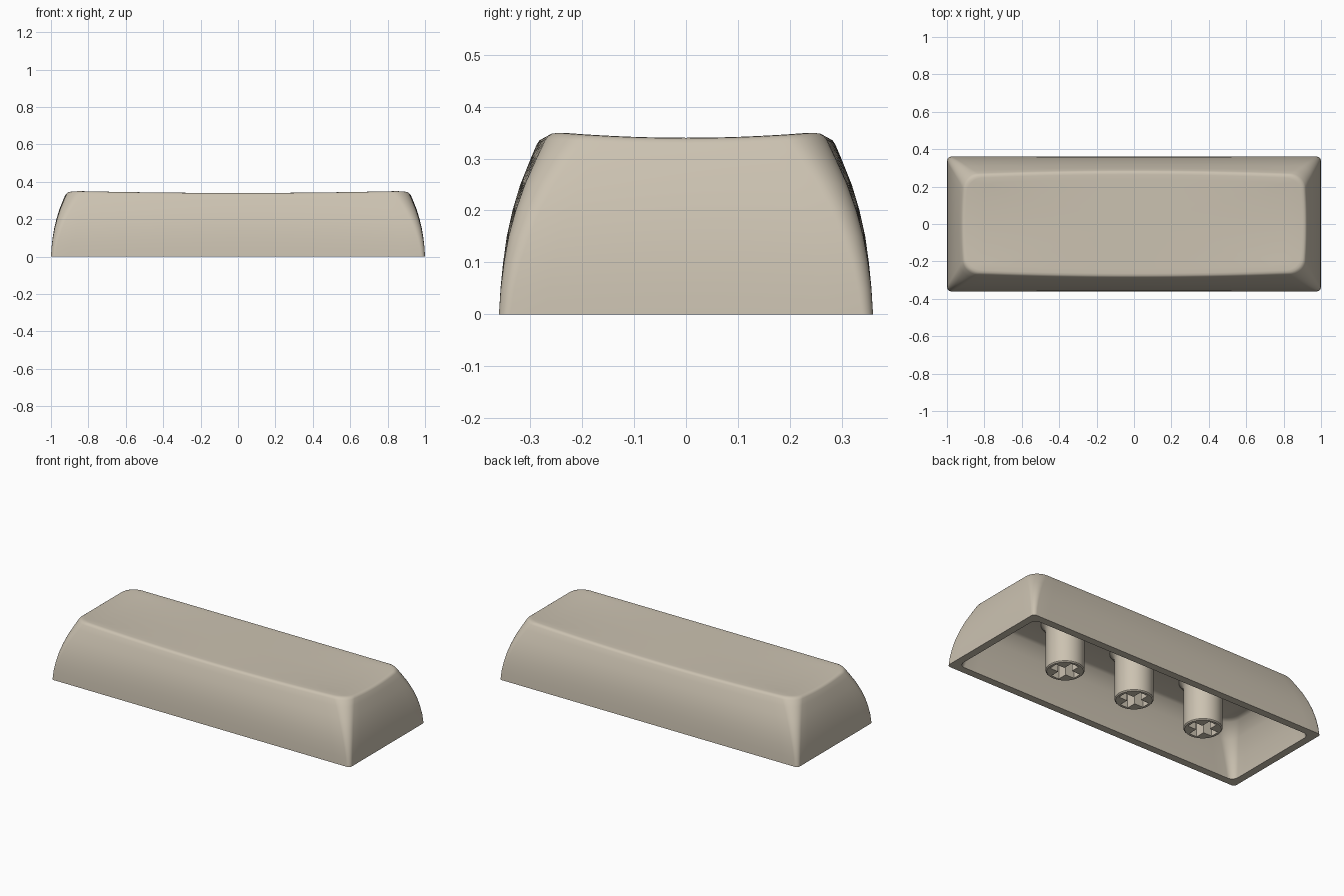
import bpy, bmesh, math
from mathutils import Matrix, Vector

if "Cube" in bpy.data.objects:
    bpy.data.objects.remove(bpy.data.objects["Cube"])

beige = bpy.data.materials.new("warm beige plastic")
beige.use_nodes = True
colour = (0.60, 0.54, 0.44, 1)
beige.diffuse_color = colour
beige.node_tree.nodes["Principled BSDF"].inputs["Base Color"].default_value = colour

TOP = 0.34


def make_object(name, bm, angle=35):
    bmesh.ops.recalc_face_normals(bm, faces=bm.faces)
    mesh = bpy.data.meshes.new(name)
    bm.to_mesh(mesh)
    bm.free()
    obj = bpy.data.objects.new(name, mesh)
    bpy.context.collection.objects.link(obj)
    mesh.materials.append(beige)
    smooth(obj, angle)
    return obj


def smooth(obj, angle):
    bpy.ops.object.select_all(action="DESELECT")
    obj.select_set(True)
    bpy.context.view_layer.objects.active = obj
    bpy.ops.object.shade_smooth_by_angle(angle=math.radians(angle))


def outline(a, b, r, bow, arc=10, long_side=24, short_side=10):
    """Rounded rectangle with softly bowed sides."""
    corners = [(1, 1), (-1, 1), (-1, -1), (1, -1)]
    pts = []
    for i, (sx, sy) in enumerate(corners):
        centre = Vector((sx * (a - r), sy * (b - r)))
        for k in range(arc + 1):
            t = math.pi / 2 * (i + k / arc)
            pts.append(centre + r * Vector((math.cos(t), math.sin(t))))
        nx, ny = corners[(i + 1) % 4]
        t = math.pi / 2 * (i + 1)
        end = Vector((nx * (a - r), ny * (b - r))) + r * Vector((math.cos(t), math.sin(t)))
        start = pts[-1]
        count = short_side if i % 2 else long_side
        pts += [start.lerp(end, k / count) for k in range(1, count)]
    return [Vector((p.x - math.copysign(0.7 * bow, p.x) * abs(p.x / a) * (p.y / b) ** 2,
                    p.y - math.copysign(bow, p.y) * abs(p.y / b) * (p.x / a) ** 2)) for p in pts]


def dish(x, y):
    """Extra height of the raised top corners."""
    return 0.01 * min(1, (x / 0.86) ** 2) * min(1, (y / 0.24) ** 2)


def add_ring(bm, pts, level):
    blend = (level / TOP) ** 4
    return [bm.verts.new((p.x, p.y, level + dish(p.x, p.y) * blend)) for p in pts]


def bridge(bm, lower, upper):
    n = len(lower)
    for i in range(n):
        j = (i + 1) % n
        bm.faces.new((lower[i], lower[j], upper[j], upper[i]))


# Hollow shell: ceiling, inner wall, rim, bulging outer wall, dished top
bm = bmesh.new()
inner = [(0.28, 0.84, 0.215, 0.07), (0.27, 0.865, 0.238, 0.08), (0.2, 0.905, 0.278, 0.07),
         (0.1, 0.94, 0.305, 0.055), (0, 0.955, 0.315, 0.04)]
outer = [(0, 1.0, 0.36, 0.022), (0.05, 0.997, 0.357, 0.026), (0.1, 0.991, 0.352, 0.032),
         (0.15, 0.983, 0.345, 0.04), (0.2, 0.971, 0.334, 0.048), (0.25, 0.956, 0.319, 0.058),
         (0.3, 0.936, 0.299, 0.07), (0.328, 0.924, 0.287, 0.078), (0.335, 0.919, 0.282, 0.08),
         (0.339, 0.911, 0.275, 0.079)]
rings = []
for z, a, b, r in inner:
    rings.append(add_ring(bm, outline(a, b, r, 0), z))
for z, a, b, r in outer:
    rings.append(add_ring(bm, outline(a, b, r, 0.02 * (z / TOP) ** 2), z))
edge = outline(0.9, 0.264, 0.075, 0.02)
for s in (1, 0.9, 0.75, 0.6, 0.45, 0.3, 0.15):
    rings.append(add_ring(bm, [p * s for p in edge], TOP))
for lower, upper in zip(rings, rings[1:]):
    bridge(bm, lower, upper)
bm.faces.new(rings[0])
bm.faces.new(rings[-1])
make_object("keycap_shell", bm, 40)


# Mounting stems: round posts, flared at the ceiling, with a cross socket
def lathe(bm, profile, segments=48):
    loops = []
    for r, z in profile:
        loops.append([bm.verts.new((r * math.cos(math.tau * k / segments),
                                    r * math.sin(math.tau * k / segments), z))
                      for k in range(segments)])
    for lower, upper in zip(loops, loops[1:]):
        bridge(bm, lower, upper)
    bm.faces.new(loops[0])
    bm.faces.new(loops[-1])


def cross_cutter(arm, half, depth):
    bm = bmesh.new()
    pts = []
    for k in range(4):
        turn = Matrix.Rotation(k * math.pi / 2, 2)
        pts += [turn @ Vector(p) for p in ((arm, -half), (arm, half), (half, half))]
    face = bm.faces.new([bm.verts.new((p.x, p.y, -0.05)) for p in pts])
    top = bmesh.ops.extrude_face_region(bm, geom=[face])
    verts = [v for v in top["geom"] if isinstance(v, bmesh.types.BMVert)]
    bmesh.ops.translate(bm, verts=verts, vec=(0, 0, depth + 0.05))
    return make_object("socket_cutter", bm)


cutter = cross_cutter(0.083, 0.026, 0.16)
cutter.hide_render = True
bm = bmesh.new()
lathe(bm, [(0.098, 0), (0.104, 0.006), (0.104, 0.24), (0.108, 0.258), (0.118, 0.273), (0.13, 0.283)])
stem = make_object("stem_centre", bm)
cut = stem.modifiers.new("cross socket", "BOOLEAN")
cut.operation = "DIFFERENCE"
cut.solver = "EXACT"
cut.object = cutter
bpy.ops.object.select_all(action="DESELECT")
stem.select_set(True)
bpy.context.view_layer.objects.active = stem
bpy.ops.object.modifier_apply(modifier=cut.name)
bpy.data.objects.remove(cutter)
smooth(stem, 35)

for name, x in (("stem_left", 0.48), ("stem_right", -0.48)):
    copy = bpy.data.objects.new(name, stem.data)
    copy.location.x = x
    bpy.context.collection.objects.link(copy)
